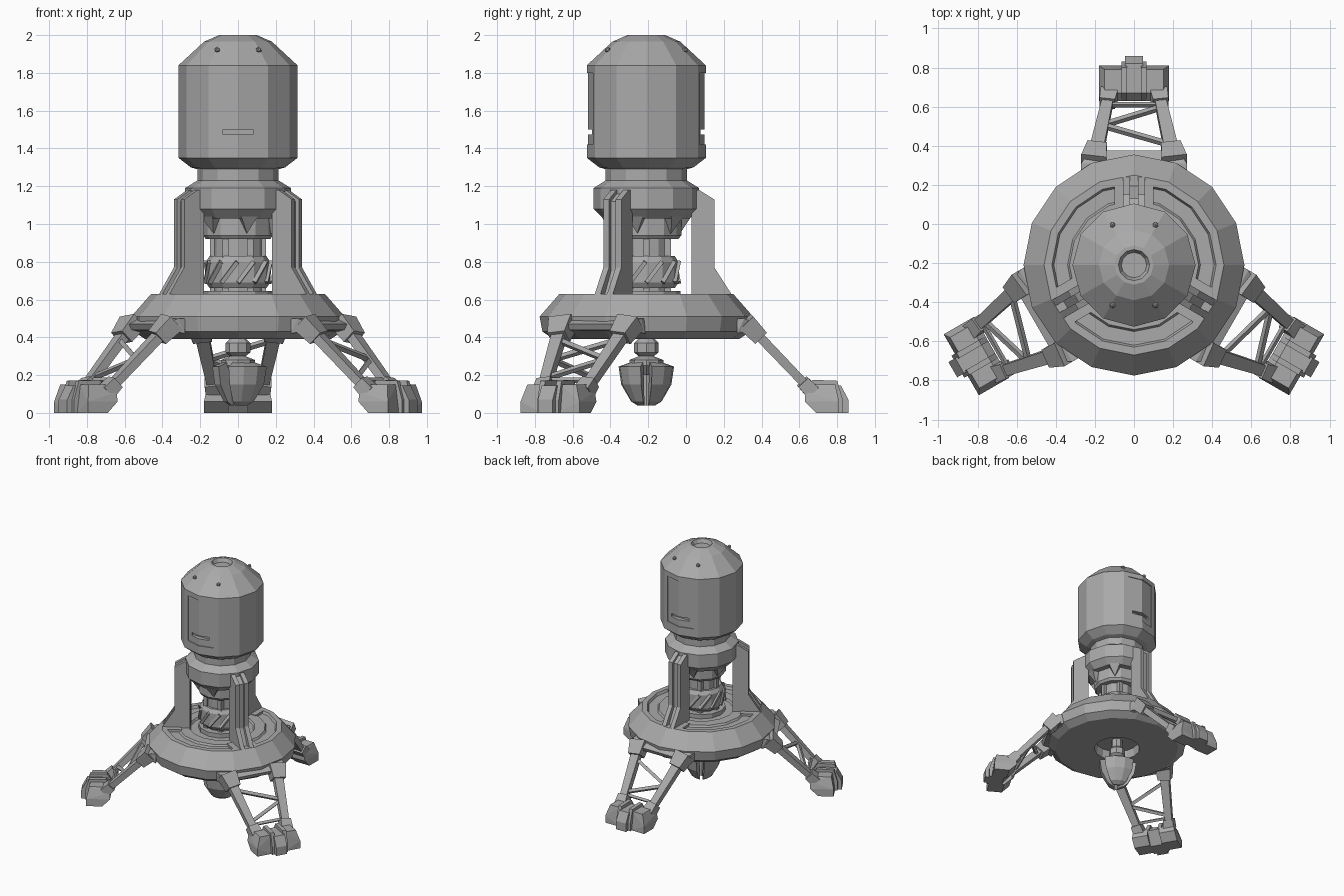
import bpy, bmesh
from math import sin, cos, pi, radians
from mathutils import Vector

if "Cube" in bpy.data.objects:
    bpy.data.objects.remove(bpy.data.objects["Cube"])

AXIS = Vector((0, -0.21, 0))          # central axis of the lander
GREY = (0.40, 0.40, 0.40, 1)
metal = bpy.data.materials.new("grey_metal")
metal.use_nodes = True
metal.diffuse_color = GREY
metal.node_tree.nodes["Principled BSDF"].inputs["Base Color"].default_value = GREY


def finish(name, bm, turns=(0,)):
    """Turn a bmesh into one object per turn (degrees) about the axis."""
    bmesh.ops.recalc_face_normals(bm, faces=bm.faces)
    mesh = bpy.data.meshes.new(name)
    bm.to_mesh(mesh)
    bm.free()
    mesh.materials.append(metal)
    for i, turn in enumerate(turns):
        ob = bpy.data.objects.new(name if len(turns) == 1 else f"{name}_{i + 1}", mesh)
        ob.location = AXIS
        ob.rotation_euler.z = radians(turn)
        bpy.context.collection.objects.link(ob)
    return ob


def lathe(name, profile, sides, phase=0.0):
    bm = bmesh.new()
    rings = []
    for r, z in profile:
        if r == 0:
            rings.append([bm.verts.new((0, 0, z))] * sides)
        else:
            rings.append([bm.verts.new((r * cos(phase + 2 * pi * i / sides),
                                        r * sin(phase + 2 * pi * i / sides), z))
                          for i in range(sides)])
    for a, b in zip(rings, rings[1:]):
        for i in range(sides):
            j = (i + 1) % sides
            bm.faces.new(list(dict.fromkeys((a[i], a[j], b[j], b[i]))))
    return finish(name, bm)


def hull(bm, points):
    verts = [bm.verts.new(p) for p in points]
    out = bmesh.ops.convex_hull(bm, input=verts)
    bmesh.ops.delete(bm, geom=[v for v in out["geom_interior"] if v.is_valid], context="VERTS")


def prism(bm, profile, low, high, axis="x"):
    """Extrude an outline along x (outline is r, z) or z (outline is x, y)."""
    def at(p, t):
        return (t, *p) if axis == "x" else (*p, t)
    a = [bm.verts.new(at(p, low)) for p in profile]
    b = [bm.verts.new(at(p, high)) for p in profile]
    bm.faces.new(a)
    bm.faces.new(b)
    for i in range(len(a)):
        j = (i + 1) % len(a)
        bm.faces.new((a[i], a[j], b[j], b[i]))


def beam(bm, p, q, size_p, size_q):
    """Tapered bar; sizes are (width, thickness) at each end."""
    p, q = Vector(p), Vector(q)
    d = (q - p).normalized()
    side = Vector((1, 0, 0)) - d * d.x
    if side.length < 0.3:
        side = Vector((0, 0.7, -0.7)) - d * d.dot(Vector((0, 0.7, -0.7)))
    side.normalize()
    up = d.cross(side)
    hull(bm, [c + side * s * w / 2 + up * t * h / 2
              for c, (w, h) in ((p, size_p), (q, size_q)) for s in (-1, 1) for t in (-1, 1)])


THREE = (0, 120, 240)

# Base disc with a top groove and a recess underneath
lathe("base_disc", [(0, 0.46), (0.17, 0.46), (0.18, 0.39), (0.49, 0.39), (0.55, 0.43),
                    (0.565, 0.51), (0.46, 0.63), (0.42, 0.63), (0.41, 0.61), (0.34, 0.61),
                    (0.33, 0.625), (0.25, 0.625), (0.24, 0.61), (0, 0.61)], 16)

# Column, fluted ring and collar
lathe("column", [(0, 0.60), (0.18, 0.60), (0.18, 0.645), (0.13, 0.645), (0.13, 0.93), (0, 0.93)], 12)
lathe("fluted_ring", [(0.12, 0.66), (0.15, 0.66), (0.17, 0.69), (0.17, 0.80), (0.15, 0.83),
                      (0.12, 0.83)], 12)
lathe("collar", [(0, 0.92), (0.17, 0.92), (0.185, 0.94), (0.185, 1.03), (0.23, 1.03), (0.28, 1.08),
                 (0.28, 1.19), (0.20, 1.24), (0, 1.24)], 12)

# Diagonal flutes and vertical rods on the column
bm = bmesh.new()
for i in range(12):
    a = 2 * pi * i / 12
    beam(bm, (0.172 * cos(a), 0.172 * sin(a), 0.69),
         (0.172 * cos(a + 0.5), 0.172 * sin(a + 0.5), 0.80), (0.022, 0.022), (0.022, 0.022))
finish("flutes", bm)
bm = bmesh.new()
for i in range(6):
    c = Vector((0.13 * cos(i * pi / 3), 0.13 * sin(i * pi / 3), 0.64))
    beam(bm, c, c + Vector((0, 0, 0.28)), (0.035, 0.035), (0.035, 0.035))
finish("column_rods", bm)

# Pointed teeth under the collar
bm = bmesh.new()
hull(bm, [(x, y, 1.04) for x in (-0.045, 0.045) for y in (0.17, 0.235)]
     + [(0, 0.185, 0.95), (0, 0.17, 0.95)])
finish("collar_tooth", bm, [15 + 60 * i for i in range(6)])

# Capsule
capsule = lathe("capsule", [(0, 1.23), (0.215, 1.23), (0.215, 1.29), (0.25, 1.30), (0.315, 1.35),
                            (0.315, 1.84), (0.18, 1.965), (0.10, 2.0), (0.08, 2.0),
                            (0.065, 1.97), (0, 1.97)], 12)

# Shallow panels and vent slots cut in the front and back of the capsule
for turn in (0, 180):
    for outline, low, high in (
            ([(-0.12, 0.276), (0, 0.308), (0.12, 0.276), (0.12, 0.4), (-0.12, 0.4)], 1.42, 1.80),
            ([(-0.08, 0.27), (0.08, 0.27), (0.08, 0.4), (-0.08, 0.4)], 1.475, 1.50)):
        bm = bmesh.new()
        prism(bm, outline, low, high, "z")
        cutter = finish("cutter", bm, (turn,))
        mod = capsule.modifiers.new("cut", "BOOLEAN")
        mod.operation, mod.object, mod.solver = "DIFFERENCE", cutter, "EXACT"
        bpy.context.view_layer.objects.active = capsule
        bpy.ops.object.modifier_apply(modifier=mod.name)
        bpy.data.objects.remove(cutter)

# Small rivets on the dome
bm = bmesh.new()
for x in (-0.11, 0.11):
    out = bmesh.ops.create_icosphere(bm, subdivisions=1, radius=0.016)
    bmesh.ops.translate(bm, verts=out["verts"], vec=(x, 0.205, 1.922))
finish("rivets", bm, (0, 180))

# Support pillars: two rails around a recessed core, on a filler block
bm = bmesh.new()
rail = [(0.24, 0.60), (0.45, 0.60), (0.45, 0.63), (0.36, 0.77), (0.36, 1.13), (0.28, 1.18), (0.24, 1.18)]
core = [(0.25, 0.60), (0.42, 0.60), (0.34, 0.75), (0.34, 1.12), (0.28, 1.16), (0.25, 1.16)]
prism(bm, rail, -0.055, -0.02)
prism(bm, rail, 0.02, 0.055)
prism(bm, core, -0.02, 0.02)
prism(bm, [(0.30, 0.60), (0.44, 0.60), (0.44, 0.63), (0.30, 0.63)], -0.10, 0.10)
finish("support_pillar", bm, THREE)

# Legs: mounts, struts with end sockets, and thin braces
bm = bmesh.new()
hull(bm, [(s * x, r, z) for s in (-1, 1)
          for x, r, z in ((0.27, 0.48, 0.50), (0.27, 0.52, 0.50), (0.23, 0.585, 0.47),
                          (0.23, 0.57, 0.44), (0.27, 0.48, 0.42))])


def strut_point(s, t):
    return Vector((s * 0.20, 0.55, 0.455)).lerp(Vector((s * 0.125, 0.88, 0.11)), t)


for s in (-1, 1):
    for start, end, a, b in ((0, 1, (0.075, 0.05), (0.055, 0.045)),
                             (-0.08, 0.16, (0.13, 0.10), (0.10, 0.085)),
                             (0.84, 1, (0.08, 0.07), (0.09, 0.08))):
        beam(bm, strut_point(s, start), strut_point(s, end), a, b)
for end in (0.2, 0.78):
    beam(bm, strut_point(-1, 0.5), strut_point(1, end), (0.025, 0.025), (0.025, 0.025))
beam(bm, strut_point(-1, 0.82), strut_point(1, 0.82), (0.02, 0.02), (0.02, 0.02))
finish("leg", bm, THREE)

# Feet: side pads and a grooved centre block
bm = bmesh.new()
for s in (-1, 1):
    hull(bm, [(s * x, r, z) for x, r, z in (
        (0.05, 0.90, 0), (0.18, 0.90, 0), (0.18, 0.84, 0.06), (0.05, 0.84, 0.06),
        (0.05, 1.02, 0), (0.18, 1.02, 0), (0.18, 1.02, 0.06), (0.15, 1.00, 0.15),
        (0.05, 1.00, 0.15), (0.15, 0.88, 0.15), (0.05, 0.88, 0.15), (0.17, 0.84, 0.11),
        (0.05, 0.84, 0.11))])
    hull(bm, [(s * x, r, z) for x in (0.035, 0.065) for r, z in (
        (0.92, 0), (1.04, 0), (1.04, 0.07), (1.01, 0.17), (0.88, 0.175), (0.84, 0.11))])
hull(bm, [(x, r, z) for x in (-0.045, 0.045) for r, z in (
    (0.92, 0), (1.07, 0), (1.07, 0.07), (1.03, 0.145), (0.88, 0.145), (0.84, 0.10))])
finish("foot", bm, THREE)

# Drill stem and three claw petals below the disc
lathe("drill_stem", [(0, 0.20), (0.05, 0.20), (0.09, 0.25), (0.09, 0.28), (0.04, 0.30), (0.065, 0.32),
                     (0.065, 0.37), (0.045, 0.39), (0.045, 0.47), (0, 0.47)], 8)
bm = bmesh.new()
hull(bm, [(r * k * sin(a), r * k * cos(a), z)
          for r, z in ((0.08, 0.27), (0.155, 0.245), (0.14, 0.15), (0.085, 0.06), (0.05, 0.04))
          for a, k in ((-0.85, 1), (-0.3, 0.92), (0.3, 0.92), (0.85, 1))]
     + [(0, 0.02, 0.25), (0, 0.02, 0.04)])
finish("claw_petal", bm, (90, 210, 330))
